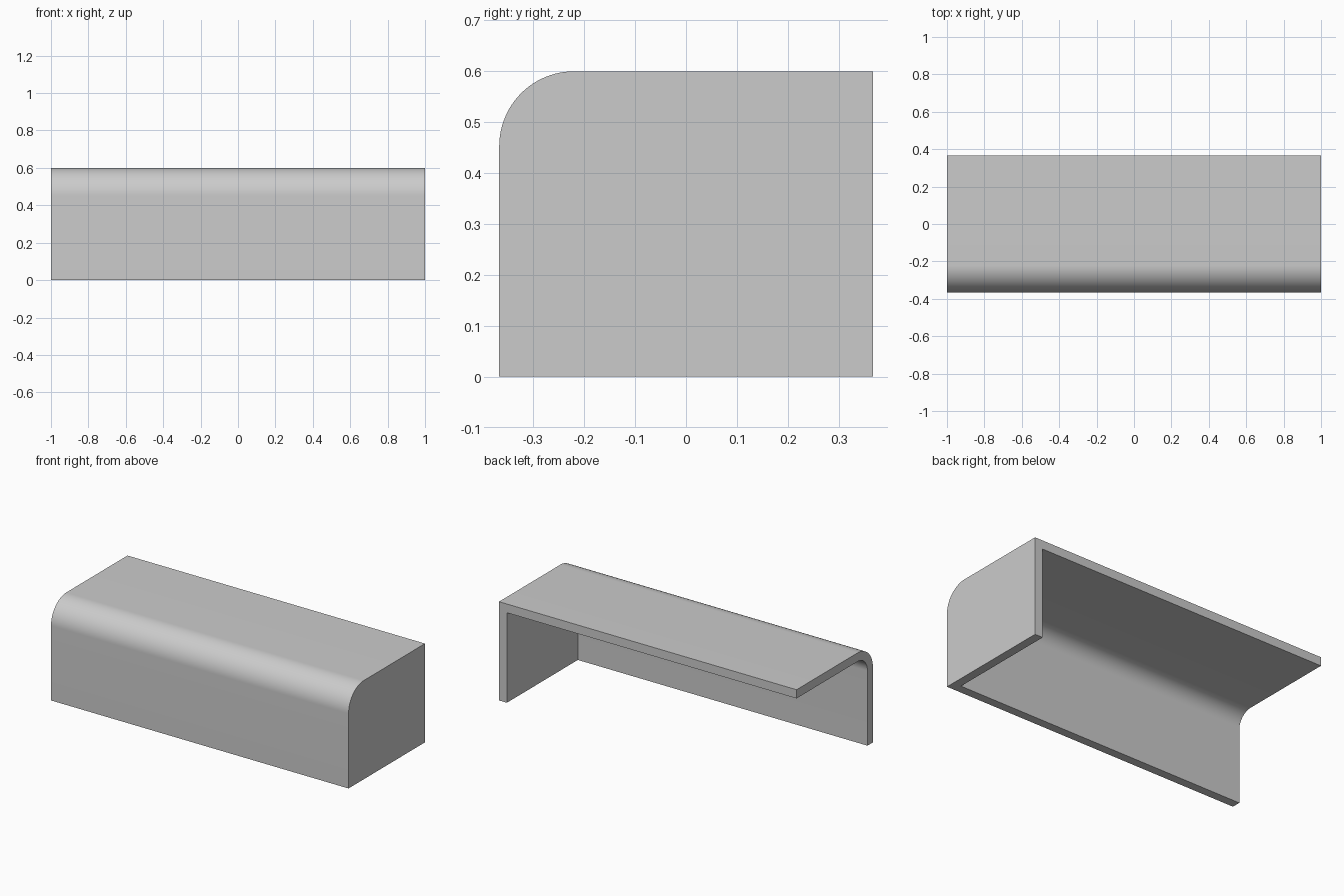
import bpy
import math

cube = bpy.data.objects.get("Cube")
if cube:
    bpy.data.objects.remove(cube, do_unlink=True)

HALF_X, HALF_Y, HEIGHT = 1.0, 0.367, 0.6
RADIUS, WALL, STEPS = 0.147, 0.053, 24

grey = bpy.data.materials.new("light_grey")
grey.use_nodes = True
colour = (0.6, 0.6, 0.6, 1)
grey.diffuse_color = colour
grey.node_tree.nodes["Principled BSDF"].inputs["Base Color"].default_value = colour


def side_profile(inset):
    """Front bottom, round upper front edge, then the top to the back."""
    cy, cz, r = -HALF_Y + RADIUS, HEIGHT - RADIUS, RADIUS - inset
    arc = [(cy - r * math.cos(a), cz + r * math.sin(a))
           for a in (math.pi / 2 * i / STEPS for i in range(STEPS + 1))]
    return [(-HALF_Y + inset, 0)] + arc + [(HALF_Y, HEIGHT - inset)]


# One solid: outer shell closed at the left end, open at the right, back and base
outer, inner = side_profile(0), side_profile(WALL)
n = len(outer)
verts = []
for x, profile in ((-HALF_X, outer), (HALF_X, outer),
                   (-HALF_X, inner), (HALF_X - WALL, inner)):
    verts += [(x, y, z) for y, z in profile]
# Back bottom corners of the end panel, outside and inside
verts += [(HALF_X, HALF_Y, 0), (HALF_X - WALL, HALF_Y, 0)]
A, B, C, D = 0, n, 2 * n, 3 * n
P, Q = 4 * n, 4 * n + 1
last = n - 1

faces = []
for i in range(last):
    faces.append((A + i, B + i, B + i + 1, A + i + 1))      # outer skin
    faces.append((C + i, C + i + 1, D + i + 1, D + i))      # inner skin
    faces.append((A + i, A + i + 1, C + i + 1, C + i))      # open end rim
faces.append(tuple(range(B, B + n)) [::-1] + (P,))          # panel outside
faces.append(tuple(range(D, D + n)) + (Q,))                 # panel inside
faces += [
    (A, C, D, B), (B, D, Q, P),                             # bottom rims
    (A + last, B + last, D + last, C + last),               # back rim of top
    (B + last, P, Q, D + last),                             # back rim of panel
]

mesh = bpy.data.meshes.new("cover_shell")
mesh.from_pydata(verts, [], faces)
mesh.materials.append(grey)
cover = bpy.data.objects.new("cover_shell", mesh)
bpy.context.collection.objects.link(cover)

# Consistent normals and smooth bend with crisp edges
bpy.context.view_layer.objects.active = cover
cover.select_set(True)
bpy.ops.object.mode_set(mode='EDIT')
bpy.ops.mesh.select_all(action='SELECT')
bpy.ops.mesh.normals_make_consistent(inside=False)
bpy.ops.object.mode_set(mode='OBJECT')
bpy.ops.object.shade_smooth_by_angle(angle=math.radians(30))
